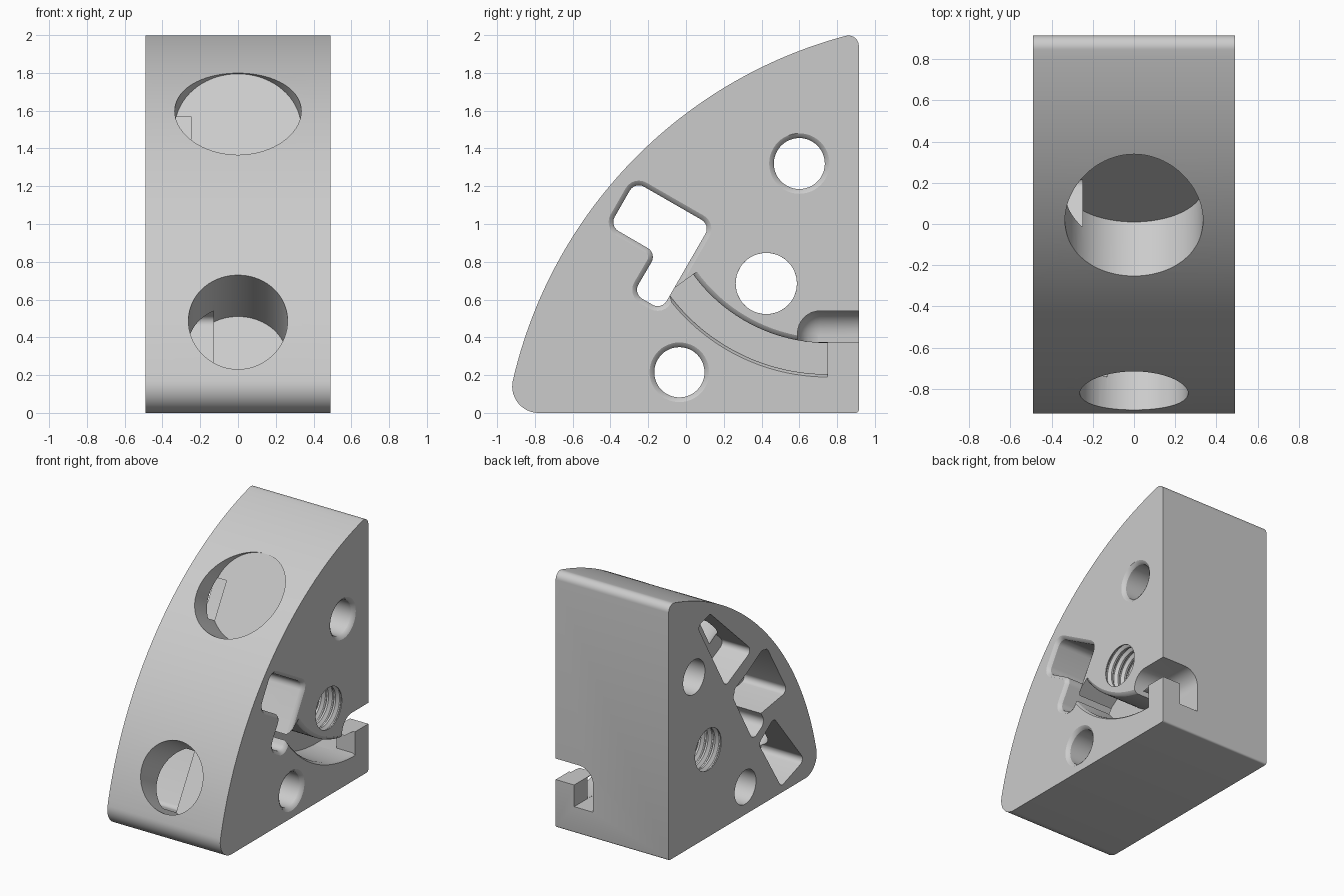
import bpy, bmesh, math
from mathutils import Vector, Matrix

if "Cube" in bpy.data.objects:
    bpy.data.objects.remove(bpy.data.objects["Cube"])

HALF = 0.49   # half the block width
BACK = 0.915  # back face
# Eased rim on the left side: (x, widening)
RIM = [(0.7, 0.025), (HALF, 0.025), (0.48, 0.009), (0.465, 0.0)]

grey = bpy.data.materials.new("light grey")
grey.use_nodes = True
grey.diffuse_color = (0.6, 0.6, 0.6, 1)
grey.node_tree.nodes["Principled BSDF"].inputs["Base Color"].default_value = (0.6, 0.6, 0.6, 1)


def finish(name, bm):
    bmesh.ops.recalc_face_normals(bm, faces=bm.faces)
    mesh = bpy.data.meshes.new(name)
    bm.to_mesh(mesh)
    bm.free()
    mesh.materials.append(grey)
    ob = bpy.data.objects.new(name, mesh)
    bpy.context.collection.objects.link(ob)
    return ob


def arc(cy, cz, r, a0, a1, n):
    steps = [math.radians(a0 + (a1 - a0) * i / n) for i in range(n + 1)]
    return [(cy + r * math.cos(a), cz + r * math.sin(a)) for a in steps]


def rounded(corners, r, n=6):
    """Fillet every corner of a polygon."""
    pts = [Vector(c) for c in corners]
    out = []
    for i, p in enumerate(pts):
        a = (pts[i - 1] - p).normalized()
        b = (pts[(i + 1) % len(pts)] - p).normalized()
        half = a.angle(b) / 2
        centre = p + (a + b).normalized() * (r / math.sin(half))
        s = p + a * (r / math.tan(half)) - centre
        e = p + b * (r / math.tan(half)) - centre
        sweep = s.angle_signed(e)
        for k in range(n + 1):
            t = -sweep * k / n
            out.append((centre.x + s.x * math.cos(t) - s.y * math.sin(t),
                        centre.y + s.x * math.sin(t) + s.y * math.cos(t)))
    return out


def widened(pts, d):
    """Push a clockwise outline outward."""
    out = []
    for i, p in enumerate(pts):
        along = (Vector(pts[(i + 1) % len(pts)]) - Vector(pts[i - 1])).normalized()
        out.append((p[0] - along.y * d, p[1] + along.x * d))
    return out


def skin(name, rings, matrix=Matrix()):
    """Join equal rings of points into a closed solid."""
    bm = bmesh.new()
    loops = [[bm.verts.new(p) for p in ring] for ring in rings]
    n = len(loops[0])
    for a, b in zip(loops, loops[1:]):
        for i in range(n):
            j = (i + 1) % n
            bm.faces.new((a[i], a[j], b[j], b[i]))
    bm.faces.new(loops[0])
    bm.faces.new(loops[-1])
    bm.transform(matrix)
    return finish(name, bm)


def loft(name, sections):
    """Solid through (x, outline) sections."""
    return skin(name, [[(x, y, z) for y, z in pts] for x, pts in sections])


def lathe(name, profile, origin, axis, n=48):
    """Revolve (distance, radius) pairs around an axis."""
    turn = Vector(axis).to_track_quat('Z', 'Y').to_matrix().to_4x4()
    rings = [[(x, y, t) for x, y in arc(0, 0, r, 0, 360, n)[:-1]] for t, r in profile]
    return skin(name, rings, Matrix.Translation(origin) @ turn)


def box(lo, hi):
    bm = bmesh.new()
    bmesh.ops.create_cube(bm, size=1)
    for v in bm.verts:
        v.co = [hi[i] if v.co[i] > 0 else lo[i] for i in range(3)]
    return bm


# Main block: curved front, filleted toe and top
cy, cz, R = 1.477, -0.377, 2.4556
r1, r2 = 0.14, 0.055
toe = (cy - math.sqrt((R - r1) ** 2 - (r1 - cz) ** 2), r1)
tip = (BACK - r2, cz + math.sqrt((R - r2) ** 2 - (cy - BACK + r2) ** 2))
a_toe = math.degrees(math.atan2(toe[1] - cz, toe[0] - cy))
a_tip = math.degrees(math.atan2(tip[1] - cz, tip[0] - cy))
outline = arc(cy, cz, R, a_toe, a_tip, 64)
outline += arc(*tip, r2, a_tip, 0, 10)[1:]
outline += arc(BACK - 0.015, 0.015, 0.015, 0, -90, 4)
outline += arc(*toe, r1, 270, a_toe, 14)[:-1]
block = loft("wedge_block", [(-HALF, outline), (HALF, outline)])

cutters = []

# Blind round holes in the curved front, tilted thirty degrees
out_dir = (0, -math.cos(math.radians(30)), 0.5)
for name, y, z, r in (("upper_front_hole", 0.1775, 1.505, 0.335),
                      ("lower_front_hole", -0.467, 0.283, 0.2625)):
    cutters.append(lathe(name, [(0, r), (1, r)], (0, y, z), out_dir, 72))

# Pockets in the right side
pockets = {
    "upper_pocket": (-0.25, [(0.21, 1.10), (0.56, 1.70), (0.40, 1.74), (-0.12, 1.26)]),
    "middle_pocket": (-0.13, [(0.13, 1.02), (-0.30, 1.21), (-0.56, 0.77), (-0.17, 0.71)]),
    "lower_pocket": (-0.13, [(-0.20, 0.49), (-0.39, 0.62), (-0.77, 0.15), (-0.48, 0.05)]),
}
for name, (depth, pts) in pockets.items():
    shape = rounded(pts, 0.04)
    cutters.append(loft(name, [(-0.7, shape), (depth, shape)]))

# Bent opening through the side
bent = rounded([(-0.27, 1.225), (0.13, 0.995), (-0.13, 0.545),
                (-0.28, 0.632), (-0.155, 0.845), (-0.405, 0.99)], 0.055)
cutters.append(loft("bent_opening", [(x, widened(bent, d)) for x, d in RIM] + [(-0.7, bent)]))

# Plain cross holes
for name, y, z, r in (("upper_cross_hole", 0.60, 1.32, 0.135),
                      ("lower_cross_hole", -0.035, 0.215, 0.133)):
    prof = [(x, r + d) for x, d in RIM] + [(-0.7, r)]
    cutters.append(lathe(name, prof, (0, y, z), (1, 0, 0)))

# Threaded cross hole
pitch = 0.0612
thread = [(-0.6, 0.165)]
for i in range(16):
    x = -HALF + pitch * i
    thread += [(x + 0.008, 0.162), (x + 0.026, 0.185), (x + 0.036, 0.185), (x + 0.054, 0.162)]
thread.append((0.6, 0.165))
cutters.append(lathe("threaded_hole", thread, (0, 0.425, 0.685), (1, 0, 0)))

# Curved groove on the left side
sections = [(x, arc(0.75, 1.25, 1.045 + d * 0.6, 270, 216, 32)
             + arc(0.75, 1.25, 0.88 - d, 216, 270, 32)) for x, d in RIM + [(0.165, 0)]]
cutters.append(loft("curved_groove", sections))

# Rounded entry slot to the back, with an undercut behind the lip
bm = box((0.165, 0.59, 0.375), (0.7, 1.1, 0.54))
corner = Vector((0.165, 0.59, 0.54))
edges = [e for e in bm.edges
         if sum(all(abs(v.co[i] - corner[i]) < 1e-4 for v in e.verts) for i in range(3)) == 2]
bmesh.ops.bevel(bm, geom=edges, offset=0.12, segments=8, profile=0.5, affect='EDGES')
cutters.append(finish("entry_slot", bm))
cutters.append(finish("lip_undercut", box((0.165, 0.7, 0.205), (0.33, 1.1, 0.41))))

# Cut everything out of the block
bpy.context.view_layer.objects.active = block
block.select_set(True)
for cutter in cutters:
    cutter.hide_render = True
    mod = block.modifiers.new(cutter.name, 'BOOLEAN')
    mod.operation = 'DIFFERENCE'
    mod.solver = 'EXACT'
    mod.object = cutter
    bpy.ops.object.modifier_apply(modifier=mod.name)
for cutter in cutters:
    bpy.data.objects.remove(cutter)

bpy.ops.object.shade_smooth_by_angle(angle=math.radians(30))
